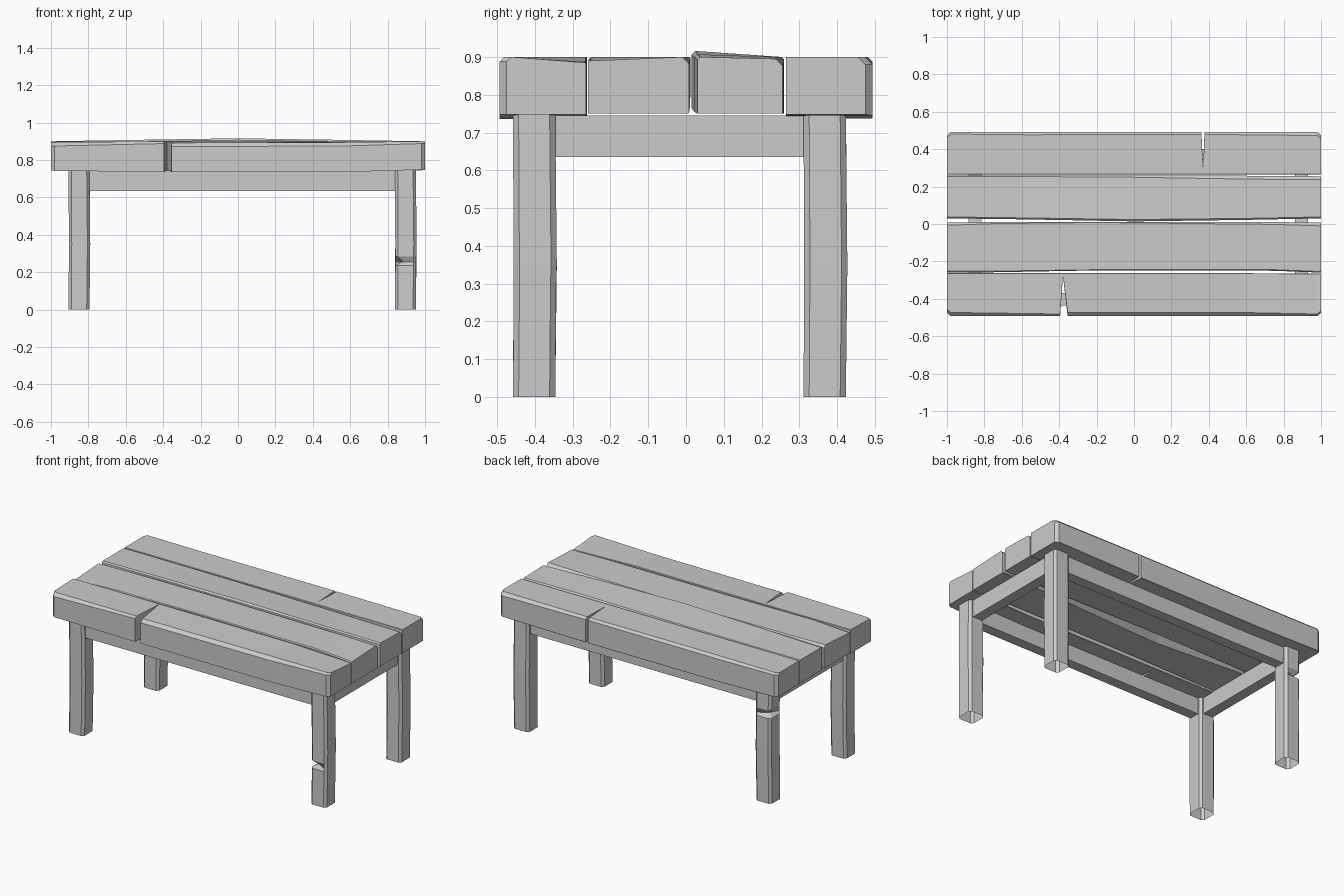
import bpy, bmesh

if "Cube" in bpy.data.objects:
    bpy.data.objects.remove(bpy.data.objects["Cube"])


def loft(name, rings, caps):
    """Bridge equal-sized rings of points; optionally cap both ends."""
    bm = bmesh.new()
    vs = [[bm.verts.new(p) for p in r] for r in rings]
    n = len(vs[0])
    for a, b in zip(vs, vs[1:]):
        for i in range(n):
            j = (i + 1) % n
            bm.faces.new((a[i], a[j], b[j], b[i]))
    if caps:
        bm.faces.new(vs[0])
        bm.faces.new(vs[-1])
    bmesh.ops.recalc_face_normals(bm, faces=bm.faces)
    me = bpy.data.meshes.new(name)
    bm.to_mesh(me)
    bm.free()
    ob = bpy.data.objects.new(name, me)
    bpy.context.collection.objects.link(ob)
    return ob


def plank(name, stations):
    """Station: x, y low, y high, bottom, top low, top high, chamfer low, chamfer high, under chamfer."""
    rings = []
    for x, a, b, zb, zl, zh, cl, ch, cb in stations:
        prof = [(a, zb), (b - cb, zb), (b, zb + cb), (b, zh - ch),
                (b - ch, zh), (a + cl, zl), (a, zl - cl)]
        rings.append([(x, y, z) for y, z in prof])
    loft(name, rings, True)


# table top: worn planks, the outer two split by a wedge-shaped crack
e = 0.002
plank("front_plank", [
    (-1.0, -.475, -.263, .745, .895, .90, .02, e, e),
    (-.98, -.493, -.263, .742, .895, .90, .02, e, e),
    (-.395, -.493, -.262, .737, .90, .90, .012, e, e),
    (-.38, -.275, -.262, .737, .90, .90, e, e, e),
    (-.355, -.493, -.262, .737, .892, .90, .02, e, e),
    (.57, -.493, -.263, .736, .895, .90, .02, e, e),
    (.98, -.493, -.265, .748, .90, .887, .012, e, e),
    (1.0, -.475, -.265, .748, .90, .885, .012, e, e)])
plank("middle_front_plank", [
    (-1.0, -.258, .008, .75, .885, .90, .006, .015, e),
    (-.75, -.258, .01, .75, .90, .90, .006, .008, .015),
    (-.2, -.248, .012, .75, .90, .90, .004, .004, .06),
    (.75, -.25, .01, .75, .90, .90, .006, .012, .015),
    (1.0, -.26, .008, .75, .89, .90, .006, .018, e)])
plank("middle_back_plank", [
    (-1.0, .03, .26, .75, .90, .90, .008, .006, e),
    (-.6, .025, .26, .755, .907, .90, .008, .006, e),
    (0, .014, .26, .765, .916, .90, .01, .01, e),
    (.6, .022, .258, .755, .907, .90, .008, .018, e),
    (1.0, .03, .255, .75, .90, .895, .008, .018, e)])
plank("back_plank", [
    (-1.0, .264, .475, .748, .90, .90, e, .012, e),
    (-.98, .264, .493, .745, .90, .90, e, .012, e),
    (-.57, .264, .493, .737, .90, .90, e, .016, e),
    (.36, .264, .493, .737, .90, .90, e, .014, e),
    (.37, .264, .30, .737, .90, .90, e, e, e),
    (.377, .264, .493, .737, .90, .90, e, .014, e),
    (.98, .264, .493, .745, .90, .90, e, .02, e),
    (1.0, .264, .475, .748, .90, .90, e, .02, e)])


# legs: chamfered open tubes, optionally with a chip in one corner
def leg(name, cx, cy, chip=None):
    h, c = .056, .015
    oct_ = [(h, -h + c), (h, h - c), (h - c, h), (-h + c, h),
            (-h, h - c), (-h, -h + c), (-h + c, -h), (h - c, -h)]
    levels = [(0, 0, 0), (.35, .003, 1), (.75, 0, 0)]
    if chip:
        cz, sx, sy = chip
        levels += [(cz - .02, .002, 0), (cz, .002, 2), (cz + .03, .002, 0)]
    rings = []
    for z, shift, kind in sorted(levels):
        ring = []
        for x, y in oct_:
            if kind == 1:
                x, y = x * 1.02, y * 1.02
            if kind == 2 and x * sx > 0 and y * sy > 0:
                x, y = x - sx * .03, y - sy * .03
            ring.append((cx + x + shift, cy + y + shift, z))
        rings.append(ring)
    loft(name, rings, False)


XL, XR, YF, YB = -.85, .895, -.402, .367
leg("front_left_leg", XL, YF)
leg("front_right_leg", XR, YF, (.255, -1, -1))
leg("back_left_leg", XL, YB, (.575, -1, 1))
leg("back_right_leg", XR, YB)


# rails under the top, running between the legs
def rail(name, x0, x1, y0, y1):
    loft(name, [[(x0, y0, z), (x1, y0, z), (x1, y1, z), (x0, y1, z)]
                for z in (.635, .745)], True)


w = .034
for name, y in (("front_rail", YF), ("back_rail", YB)):
    rail(name, XL + .05, XR - .05, y - w, y + w)
for name, x in (("left_rail", XL), ("right_rail", XR)):
    rail(name, x - w, x + w, YF + .05, YB - .05)
